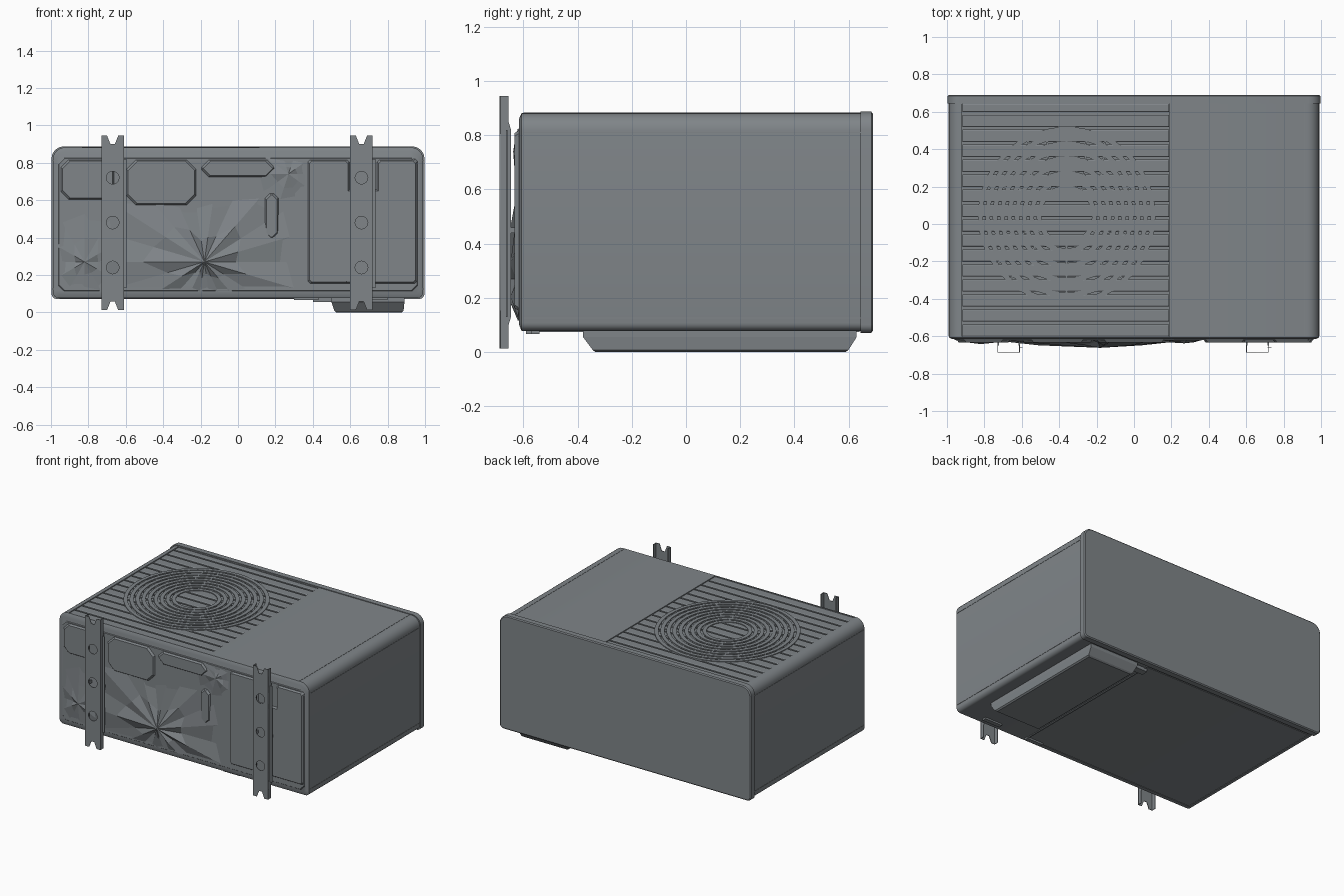
import bpy, bmesh, math, random
from mathutils import Vector

if "Cube" in bpy.data.objects:
    bpy.data.objects.remove(bpy.data.objects["Cube"])

random.seed(4)

# Dark slate paint shared by every part
paint = bpy.data.materials.new("slate_grey")
paint.diffuse_color = (0.215, 0.235, 0.25, 1)
paint.use_nodes = True
paint.node_tree.nodes["Principled BSDF"].inputs["Base Color"].default_value = paint.diffuse_color

def finish(name, bm, smooth=False):
    bmesh.ops.recalc_face_normals(bm, faces=bm.faces)
    me = bpy.data.meshes.new(name)
    bm.to_mesh(me)
    bm.free()
    me.materials.append(paint)
    ob = bpy.data.objects.new(name, me)
    bpy.context.collection.objects.link(ob)
    if smooth:
        bpy.ops.object.select_all(action='DESELECT')
        ob.select_set(True)
        bpy.context.view_layer.objects.active = ob
        bpy.ops.object.shade_smooth_by_angle(angle=math.radians(30))
    return ob

def box(bm, x0, x1, y0, y1, z0, z1):
    loft(bm, [[(x, y, z) for x, y in ((x0, y0), (x1, y0), (x1, y1), (x0, y1))] for z in (z0, z1)])

def loft(bm, loops):
    """Skin a list of equal point loops and cap both ends."""
    rows = [[bm.verts.new(p) for p in l] for l in loops]
    n = len(rows[0])
    for a, b in zip(rows, rows[1:]):
        for i in range(n):
            bm.faces.new((a[i], a[(i + 1) % n], b[(i + 1) % n], b[i]))
    bm.faces.new(rows[0])
    bm.faces.new(rows[-1])

def section(y, x, z0, z1, rt, rb):
    """Rounded rectangle in the xz plane at depth y."""
    pts = []
    for cx, cz, r, a in ((x - rt, z1 - rt, rt, 0), (-x + rt, z1 - rt, rt, 90),
                         (-x + rb, z0 + rb, rb, 180), (x - rb, z0 + rb, rb, 270)):
        for k in range(7):
            t = math.radians(a + 15 * k)
            pts.append((cx + r * math.cos(t), y, cz + r * math.sin(t)))
    return pts

def ring(bm, cx, cy, r0, r1, z0, z1, n=64):
    rows = []
    for i in range(n):
        c, s = math.cos(math.tau * i / n), math.sin(math.tau * i / n)
        rows.append([bm.verts.new((cx + r * c, cy + r * s, z))
                     for r, z in ((r0, z0), (r1, z0), (r1, z1), (r0, z1))])
    for i in range(n):
        a, b = rows[i], rows[(i + 1) % n]
        for k in range(4):
            bm.faces.new((a[k], b[k], b[(k + 1) % 4], a[(k + 1) % 4]))

# Casing with a recess for the grille
bm = bmesh.new()
loft(bm, [section(-0.616, 0.97, 0.10, 0.862, 0.05, 0.02),
          section(-0.607, 0.99, 0.078, 0.882, 0.065, 0.03),
          section(0.65, 0.99, 0.078, 0.882, 0.065, 0.03)])
casing = finish("casing", bm, True)
bm = bmesh.new()
box(bm, -0.92, 0.19, -0.602, 0.642, 0.845, 1.0)
cutter = finish("grille_cutter", bm)
cutter.hide_render = True
cutter.display_type = 'WIRE'
mod = casing.modifiers.new("grille_recess", 'BOOLEAN')
mod.operation = 'DIFFERENCE'
mod.object = cutter
mod.solver = 'EXACT'

# Lid overlapping one end
bm = bmesh.new()
loft(bm, [section(0.645, 0.997, 0.071, 0.887, 0.065, 0.03),
          section(0.684, 0.997, 0.071, 0.887, 0.065, 0.03),
          section(0.69, 0.990, 0.078, 0.880, 0.06, 0.025)])
finish("lid", bm, True)

# Grille slats, stopping just short of the recess sides
bm = bmesh.new()
y = -0.602
while y < 0.62:
    y1 = min(y + 0.066, 0.642)
    prof = [(y, 0.84), (y1, 0.84), (y1, 0.874), (y1 - 0.006, 0.878), (y + 0.006, 0.878), (y, 0.874)]
    loft(bm, [[(x, a, z) for a, z in prof] for x in (-0.917, 0.187)])
    y += 0.08
finish("grille_slats", bm)

# Fan guard: concentric rings with staggered spokes
bm = bmesh.new()
CX, CY = -0.36, 0.045
for k in range(9):
    r = 0.135 + 0.0392 * k
    ring(bm, CX, CY, r, r + 0.026, 0.86, 0.883)
    if k < 8:
        count = 12 + 2 * k
        for j in range(count):
            t = math.tau * (j + 0.5 * (k % 2)) / count
            d, n = Vector((math.cos(t), math.sin(t))), Vector((-math.sin(t), math.cos(t))) * 0.005
            c = Vector((CX, CY))
            q = [c + d * (r + 0.025) - n, c + d * (r + 0.041) - n,
                 c + d * (r + 0.041) + n, c + d * (r + 0.025) + n]
            loft(bm, [[(p.x, p.y, z) for p in q] for z in (0.865, 0.881)])
finish("fan_guard", bm, True)

# Panel seams on the sides and the top
bm = bmesh.new()
for s in (-1, 1):
    for z in (0.125, 0.81):
        box(bm, s * 0.99 - 0.002, s * 0.99 + 0.002, -0.6, 0.645, z - 0.002, z + 0.002)
box(bm, 0.909, 0.913, -0.6, 0.645, 0.88, 0.8835)
finish("panel_seams", bm)

# Base pan: chamfered pressed panels
def pressed(bm, x0, x1, z0, z1, y0, y1, c, inset):
    loops = []
    for y, i in ((y0, 0), (y1, inset)):
        a, b, e, f = x0 + i, x1 - i, z0 + i, z1 - i
        loops.append([(x, y, z) for x, z in ((a + c, e), (b - c, e), (b, e + c), (b, f - c),
                                             (b - c, f), (a + c, f), (a, f - c), (a, e + c))])
    loft(bm, loops)

bm = bmesh.new()
pressed(bm, -0.965, 0.965, 0.11, 0.83, -0.61, -0.621, 0.03, 0.008)
for p in ((-0.60, -0.22, 0.57, 0.82, 0.05), (-0.20, 0.20, 0.72, 0.82, 0.04),
          (0.14, 0.22, 0.39, 0.64, 0.025), (0.37, 0.60, 0.15, 0.82, 0.012),
          (0.74, 0.96, 0.15, 0.82, 0.012), (0.56, 0.82, 0.15, 0.66, 0.012),
          (-0.95, -0.66, 0.60, 0.82, 0.04)):
    pressed(bm, p[0], p[1], p[2], p[3], -0.615, -0.633, p[4], 0.012)
finish("base_pan", bm)

# Base pan creases: ridged fans that rise to a peak
def crease(name, px, pz, depth, bounds, n):
    bm = bmesh.new()
    x0, x1, z0, z1 = bounds
    apex = bm.verts.new((px, depth, pz))
    mids, outs = [], []
    for i in range(n):
        t = math.tau * i / n
        dx, dz = math.cos(t), math.sin(t)
        r = min([((x1 if dx > 0 else x0) - px) / dx if abs(dx) > 1e-4 else 9,
                 ((z1 if dz > 0 else z0) - pz) / dz if abs(dz) > 1e-4 else 9])
        r *= random.uniform(0.8, 1.0)
        m = random.uniform(0.35, 0.6) * r
        f = 0.68 if i % 2 else 0.15
        mids.append(bm.verts.new((px + m * dx, -0.62 + (depth + 0.62) * f, pz + m * dz)))
        outs.append(bm.verts.new((px + r * dx, -0.62, pz + r * dz)))
    for i in range(n):
        j = (i + 1) % n
        bm.faces.new((apex, mids[i], mids[j]))
        bm.faces.new((mids[i], outs[i], outs[j], mids[j]))
    bm.faces.new(outs)
    finish(name, bm)

crease("base_crease_centre", -0.18, 0.27, -0.662, (-0.80, 0.35, 0.11, 0.62), 22)
crease("base_crease_left", -0.82, 0.27, -0.642, (-0.96, -0.62, 0.11, 0.58), 12)
crease("base_crease_right", 0.27, 0.74, -0.638, (0.1, 0.37, 0.6, 0.83), 10)

# Mounting rails: notched web with holes, and side flanges
for side, cx in (("left", -0.67), ("right", 0.66)):
    cu = bpy.data.curves.new(side + "_rail_web", 'CURVE')
    cu.dimensions = '2D'
    cu.fill_mode = 'BOTH'
    cu.extrude = 0.002
    cu.materials.append(paint)
    half = [(-0.06, 0.945), (-0.03, 0.945), (-0.012, 0.90), (0.012, 0.90), (0.03, 0.945), (0.06, 0.945)]
    outline = half + [(-x, 0.957 - z) for x, z in half]
    holes = [[(0.034 * math.cos(math.tau * i / 16), zc + 0.034 * math.sin(math.tau * i / 16))
              for i in range(16)] for zc in (0.24, 0.48, 0.72)]
    for pts in [outline] + holes:
        sp = cu.splines.new('POLY')
        sp.points.add(len(pts) - 1)
        for q, (x, z) in zip(sp.points, pts):
            q.co = (x, z, 0, 1)
        sp.use_cyclic_u = True
    web = bpy.data.objects.new(side + "_rail_web", cu)
    web.rotation_euler = (math.pi / 2, 0, 0)
    web.location = (cx, -0.686, 0)
    bpy.context.collection.objects.link(web)
    bm = bmesh.new()
    for s in (-1, 1):
        fl = [(-0.688, 0.012), (-0.655, 0.012), (-0.655, 0.10), (-0.646, 0.13),
              (-0.646, 0.82), (-0.655, 0.85), (-0.655, 0.945), (-0.688, 0.945)]
        loft(bm, [[(cx + s * (0.06 - d), y, z) for y, z in fl] for d in (0, 0.004)])
        # small bolt joining the flange to the base pan
        box(bm, cx + s * 0.057 - 0.004, cx + s * 0.057 + 0.004, -0.65, -0.615, 0.44, 0.46)
    box(bm, cx + 0.055, cx + 0.075, -0.664, -0.659, 0.13, 0.82)
    finish(side + "_rail_flanges", bm)

# Valve cover under the casing
bm = bmesh.new()
loft(bm, [[(a, c, z), (b, c, z), (b, d, z), (a, d, z)] for a, b, c, d, z in
          ((0.50, 0.89, -0.38, 0.63, 0.085), (0.50, 0.89, -0.38, 0.63, 0.055),
           (0.515, 0.885, -0.345, 0.60, 0.008), (0.525, 0.875, -0.335, 0.59, 0.0))])
finish("valve_cover", bm)

# Underside trim: panel seam, tabs and border
bm = bmesh.new()
box(bm, 0.415, 0.425, -0.59, 0.64, 0.073, 0.082)
box(bm, 0.40, 0.50, 0.56, 0.61, 0.055, 0.085)
box(bm, 0.30, 0.43, -0.59, -0.56, 0.066, 0.085)
box(bm, 0.66, 0.80, -0.57, -0.54, 0.066, 0.085)
for y in (-0.58, 0.625):
    box(bm, -0.95, 0.415, y - 0.004, y + 0.004, 0.075, 0.082)
box(bm, -0.954, -0.946, -0.585, 0.63, 0.075, 0.082)
finish("underside_trim", bm)
